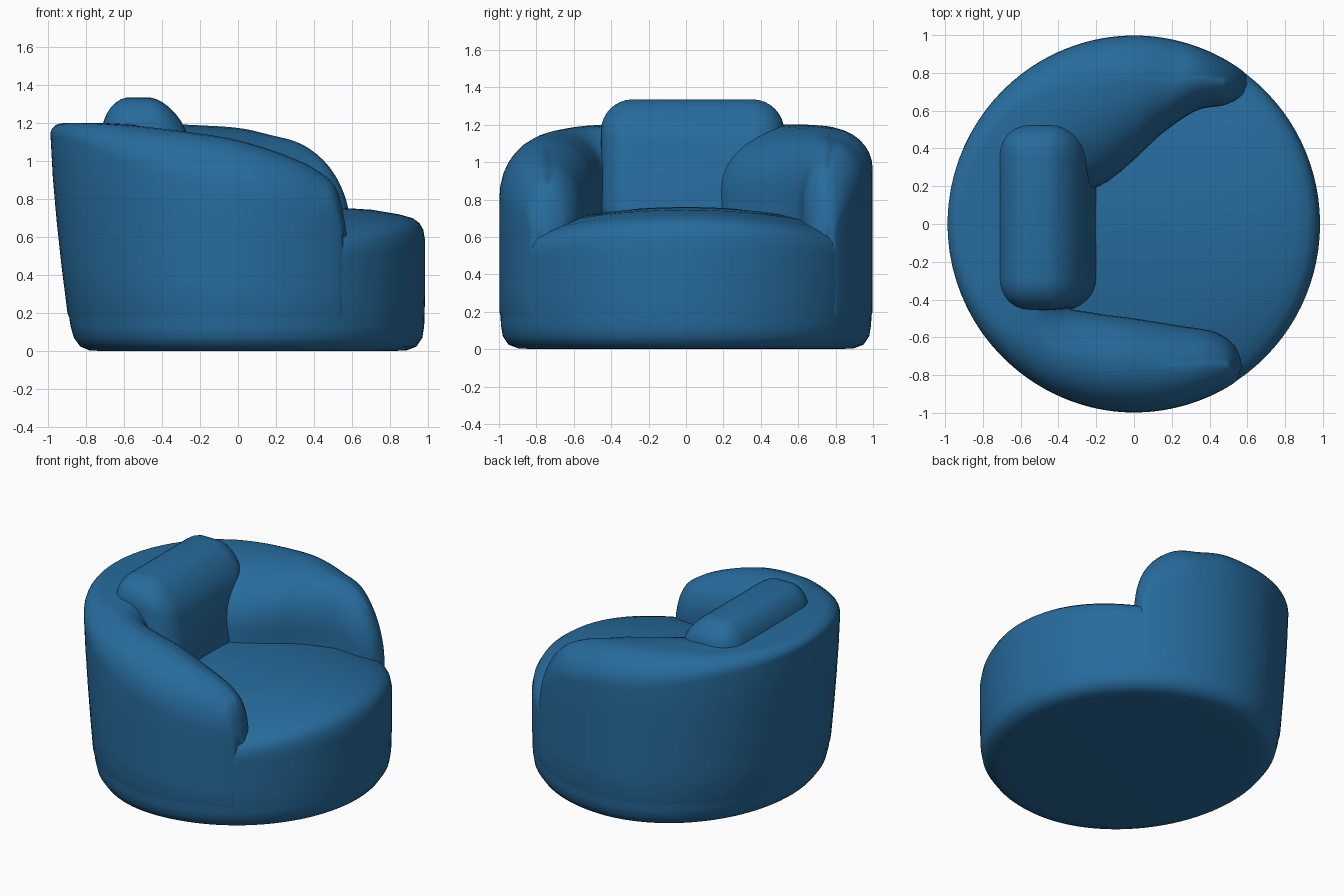
import bpy, bmesh, math
from mathutils import Vector

cube = bpy.data.objects.get("Cube")
if cube:
    bpy.data.objects.remove(cube, do_unlink=True)

fabric = bpy.data.materials.new("blue fabric")
fabric.use_nodes = True
blue = (0.02, 0.147, 0.335, 1)
fabric.diffuse_color = blue
shader = fabric.node_tree.nodes["Principled BSDF"]
shader.inputs["Base Color"].default_value = blue
shader.inputs["Roughness"].default_value = 0.8

RADIUS = 0.985
BACK_TOP = 1.17


def lean(p):
    """Tuck the lower back inwards so the backrest flares outwards."""
    if p.x < 0:
        p.x *= 1 - 0.12 * max(0, 1 - p.z / BACK_TOP) ** 1.45
    return p


def finish(name, bm):
    bmesh.ops.recalc_face_normals(bm, faces=bm.faces)
    mesh = bpy.data.meshes.new(name)
    bm.to_mesh(mesh)
    bm.free()
    obj = bpy.data.objects.new(name, mesh)
    bpy.context.collection.objects.link(obj)
    mesh.materials.append(fabric)
    bpy.ops.object.select_all(action='DESELECT')
    bpy.context.view_layer.objects.active = obj
    obj.select_set(True)
    bpy.ops.object.shade_smooth_by_angle(angle=math.radians(50))


def loft(name, rings):
    """Skin a list of closed point rings and cap both ends."""
    bm = bmesh.new()
    rows = [[bm.verts.new(p) for p in ring] for ring in rings]
    for a, b in zip(rows, rows[1:]):
        for i in range(len(a)):
            j = (i + 1) % len(a)
            bm.faces.new((a[i], a[j], b[j], b[i]))
    bm.faces.new(rows[0])
    bm.faces.new(rows[-1])
    finish(name, bm)


def spline(keys, t):
    """Catmull-Rom value at t in 0..1 along a list of tuples."""
    last = len(keys) - 1
    f = t * last
    i = min(int(f), last - 1)
    u = f - i
    quad = [keys[min(max(i + k, 0), last)] for k in (-1, 0, 1, 2)]
    return [b + 0.5 * u * (c - a + u * (2 * a - 5 * b + 4 * c - d
            + u * (3 * (b - c) + d - a))) for a, b, c, d in zip(*quad)]


# Round base with a softly domed seat
profile = [(0.8, 0), (0.89, 0.005), (0.94, 0.025), (0.97, 0.07), (0.98, 0.13),
           (RADIUS, 0.3), (RADIUS, 0.45), (RADIUS, 0.52), (RADIUS, 0.58),
           (0.975, 0.64), (0.955, 0.675), (0.92, 0.7), (0.85, 0.72),
           (0.7, 0.745), (0.5, 0.757), (0.25, 0.76), (0.02, 0.76)]
rings = []
for r, z in profile:
    ring = []
    for i in range(96):
        a = math.tau * i / 96
        x, y = r * math.cos(a), r * math.sin(a)
        drop = 0.14 * y * y * min(1, max(0, (z - 0.4) / 0.3))
        ring.append(lean(Vector((x, y * 1.01, z - drop))))
    rings.append(ring)
loft("seat_base", rings)

# Wraparound back and arms:
# outer angle, inner x, inner y, height, outer shoulder, inner softness
stations = [
    (52, 0.60, 0.74, 0.62, 0.04, 0.1), (56, 0.57, 0.68, 0.82, 0.12, 0.16),
    (62, 0.48, 0.63, 0.98, 0.18, 0.24), (70, 0.33, 0.60, 1.09, 0.2, 0.3),
    (80, 0.15, 0.48, 1.14, 0.21, 0.38), (90, 0.00, 0.34, 1.175, 0.21, 0.44),
    (105, -0.17, 0.21, 1.19, 0.2, 0.48), (125, -0.35, 0.15, 1.2, 0.15, 0.4),
    (150, -0.40, 0.10, 1.2, 0.09, 0.24), (180, -0.40, 0, 1.2, 0.06, 0.24),
    (210, -0.40, -0.20, 1.2, 0.1, 0.24), (235, -0.38, -0.42, 1.18, 0.2, 0.24),
    (255, -0.22, -0.47, 1.15, 0.28, 0.24), (270, 0, -0.5, 1.11, 0.3, 0.24),
    (285, 0.25, -0.54, 1.03, 0.28, 0.24), (295, 0.42, -0.57, 0.95, 0.24, 0.2),
    (301, 0.53, -0.64, 0.85, 0.14, 0.16), (305, 0.58, -0.74, 0.62, 0.04, 0.1)]
STEPS, ARC = 110, 9
rings = []
for s in range(STEPS + 1):
    t = s / STEPS
    angle, ix, iy, top, shoulder, soft = spline(stations, t)
    a = math.radians(angle)
    r = RADIUS + 0.003 - 0.03 * abs(2 * t - 1) ** 40
    outer = Vector((r * math.cos(a), r * math.sin(a) * 1.01, 0))
    inner = Vector((ix, iy, 0))
    width = (inner - outer).length
    across = (inner - outer) / width
    soft_out = min(1.1 * shoulder, 0.5 * width)
    soft_in = min(soft, width - soft_out)
    fall = min(0.16 + 0.4 * soft, top - 0.5)
    # The lowest point hides inside the base
    section = [(0.03, 0.1)]
    section += [(0, 0.2 + (top - shoulder - 0.2) * k / 4) for k in range(4)]
    for k in range(ARC):
        q = math.pi / 2 * k / (ARC - 1)
        section.append((soft_out * (1 - math.cos(q)),
                        top - shoulder * (1 - math.sin(q))))
    for k in range(ARC):
        q = math.pi / 2 * k / (ARC - 1)
        section.append((width - soft_in * (1 - math.sin(q)),
                        top - fall * (1 - math.cos(q))))
    section.append((width, 0.1))
    rings.append([lean(outer + across * u + Vector((0, 0, z)))
                  for u, z in section])
loft("back_and_arms", rings)

# Plump back cushion with a domed top, tilted backwards
bm = bmesh.new()
bmesh.ops.create_cube(bm, size=1)
for v in bm.verts:
    v.co = Vector((v.co.x * 0.46, v.co.y * 0.98, v.co.z * 0.74))
bmesh.ops.bevel(bm, geom=bm.edges[:], offset=0.17, segments=8, profile=0.5,
                affect='EDGES')
for v in bm.verts:
    crown = 1.2 * v.co.x ** 2 if v.co.z > 0.1 else 0
    z = v.co.z + 0.97 - crown
    v.co = Vector((v.co.x - 0.47 - 0.16 * (z - 1), v.co.y + 0.035, z))
finish("back_cushion", bm)
